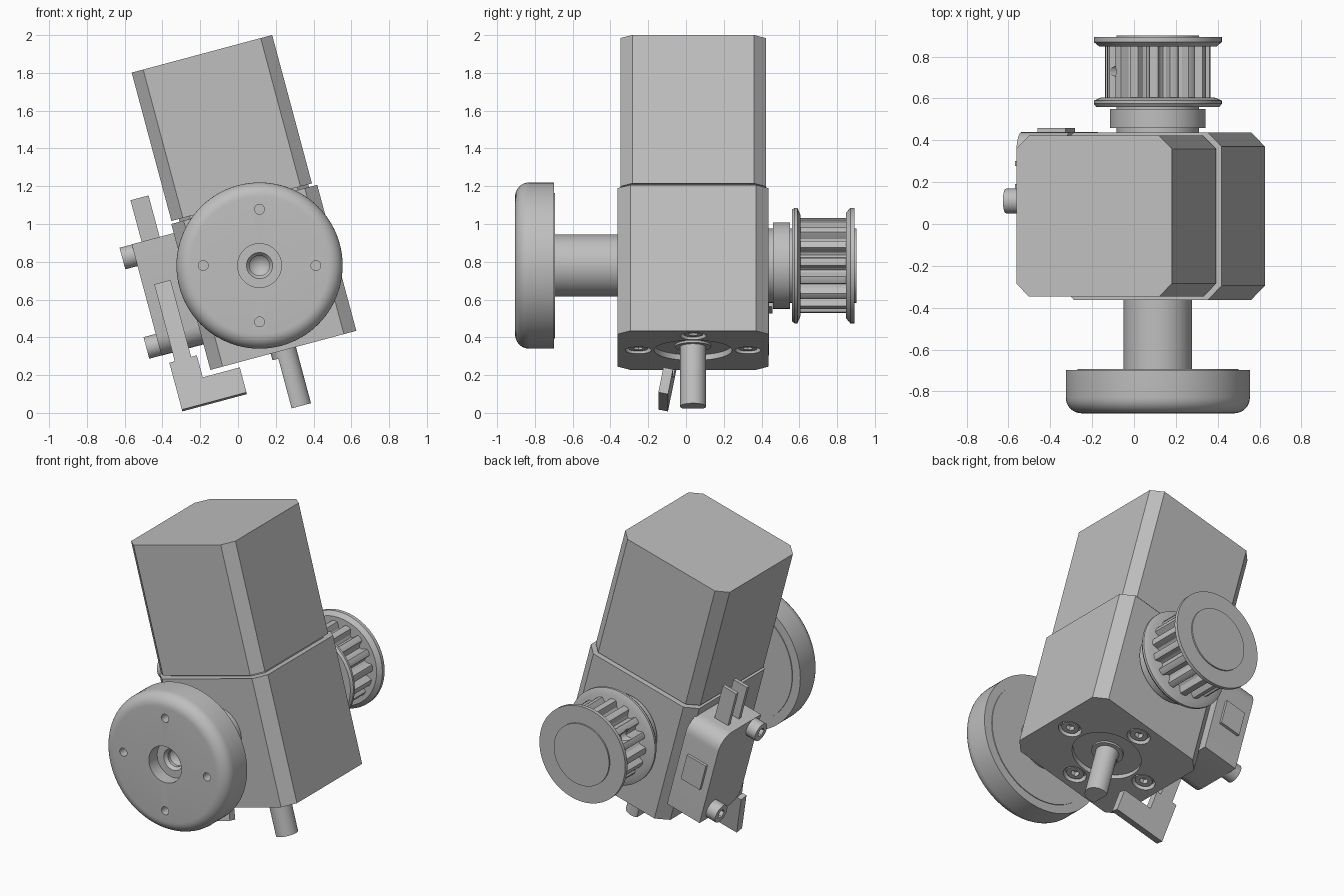
import bpy, bmesh
from math import sin, cos, pi, radians
from mathutils import Matrix, Vector

if "Cube" in bpy.data.objects:
    bpy.data.objects.remove(bpy.data.objects["Cube"])

grey = bpy.data.materials.new("light_grey_metal")
grey.use_nodes = True
colour = (0.52, 0.52, 0.52, 1)
grey.diffuse_color = colour
grey.node_tree.nodes["Principled BSDF"].inputs["Base Color"].default_value = colour

# Frames: the gearbox leans to one side, the wheel and pulley share a level axle
TILT = Matrix.Translation((0.24, 0, 0.331)) @ Matrix.Rotation(radians(-15), 4, 'Y')
AXLE = Matrix.Translation((0.114, 0, 0.78))
MID = 0.0375
ORDER = {'x': lambda a, b, h: (h, a, b),
         'y': lambda a, b, h: (a, h, b),
         'z': lambda a, b, h: (a, b, h)}


def finish(name, bm, frame, smooth=True):
    bmesh.ops.recalc_face_normals(bm, faces=bm.faces)
    mesh = bpy.data.meshes.new(name)
    bm.to_mesh(mesh)
    bm.free()
    mesh.transform(frame)
    mesh.materials.append(grey)
    ob = bpy.data.objects.new(name, mesh)
    bpy.context.collection.objects.link(ob)
    if smooth:
        shade(ob)
    return ob


def shade(ob):
    bpy.ops.object.select_all(action='DESELECT')
    ob.select_set(True)
    bpy.context.view_layer.objects.active = ob
    bpy.ops.object.shade_smooth_by_angle(angle=radians(30))


def prism(name, outline, axis, lo, hi, frame=TILT, smooth=True):
    """Extrude a flat outline along one axis."""
    bm = bmesh.new()
    ends = [[bm.verts.new(ORDER[axis](a, b, h)) for a, b in outline] for h in (lo, hi)]
    n = len(outline)
    for ring in ends:
        bm.faces.new(ring)
    for i in range(n):
        j = (i + 1) % n
        bm.faces.new((ends[0][i], ends[0][j], ends[1][j], ends[1][i]))
    return finish(name, bm, frame, smooth)


def lathe(name, profile, axis='y', frame=AXLE, steps=64):
    """Revolve (radius, height) points; end points lie on the axis."""
    bm = bmesh.new()
    rings = []
    for r, h in profile:
        if r == 0:
            rings.append([bm.verts.new(ORDER[axis](0, 0, h))] * steps)
        else:
            rings.append([bm.verts.new(ORDER[axis](r * cos(2 * pi * k / steps),
                                                   r * sin(2 * pi * k / steps), h))
                          for k in range(steps)])
    for low, high in zip(rings, rings[1:]):
        for k in range(steps):
            j = (k + 1) % steps
            corners = list(dict.fromkeys((low[k], low[j], high[j], high[k])))
            bm.faces.new(corners)
    return finish(name, bm, frame)


def circle(r, n=32, a=0, b=0):
    return [(a + r * cos(2 * pi * k / n), b + r * sin(2 * pi * k / n)) for k in range(n)]


def chamfered(half, cut, b=MID):
    s, t = half, half - cut
    return [(x, y + b) for x, y in ((s, -t), (s, t), (t, s), (-t, s),
                                    (-s, t), (-s, -t), (-t, -s), (t, -s))]


def box(x0, x1, y0, y1):
    return [(x0, y0), (x1, y0), (x1, y1), (x0, y1)]


def carve(ob, cutters):
    """Subtract the cutters, then discard them."""
    for cutter in cutters:
        cutter.hide_render = True
        mod = ob.modifiers.new("cut", 'BOOLEAN')
        mod.operation, mod.object, mod.solver = 'DIFFERENCE', cutter, 'EXACT'
    graph = bpy.context.evaluated_depsgraph_get()
    mesh = bpy.data.meshes.new_from_object(ob.evaluated_get(graph))
    ob.modifiers.clear()
    ob.data = mesh
    for cutter in cutters:
        bpy.data.objects.remove(cutter)
    shade(ob)


def socket_screw(name, axis, a, b, base, tip, r):
    head = prism(name, circle(r, 32, a, b), axis, base, tip)
    out = 0.02 if tip > base else -0.02
    carve(head, [prism("hex_cutter", circle(r * 0.5, 6, a, b), axis, tip - out * 1.5, tip + out)])


# Motor, neck and gearbox
prism("motor_housing", chamfered(0.385, 0.063), 'z', 0.815, 1.628,
      TILT @ Matrix.Translation((-0.01, 0, 0)), smooth=False)
prism("motor_neck", chamfered(0.355, 0.06), 'z', 0.78, 0.83, smooth=False)
gearbox = prism("gearbox_housing", chamfered(0.40, 0.068), 'z', 0, 0.80, smooth=False)
spots = [(0.29 * cos(k * pi / 2), MID + 0.29 * sin(k * pi / 2)) for k in range(4)]
cutters = [prism("hole_cutter", circle(0.069, 32, a, b), 'z', -0.05, 0.04) for a, b in spots]
cutters.append(prism("recess_cutter", circle(0.206, 64, 0, MID), 'z', -0.05, 0.03))
carve(gearbox, cutters)
for i, (a, b) in enumerate(spots):
    socket_screw(f"base_screw_{i + 1}", 'z', a, b, 0.05, 0.01, 0.052)

# Output shaft: round at the root, flat on one side further down
prism("shaft_collar", circle(0.095, 40, 0, MID), 'z', 0.04, 0.018)
prism("shaft_root", circle(0.069, 40, 0, MID), 'z', 0.04, -0.036)
prism("output_shaft", [(max(a, -0.037), b) for a, b in circle(0.069, 40, 0, MID)],
      'z', -0.03, -0.308)

# Hand wheel with its spindle, hollow hub and four small holes
rim = [(0.365 + 0.075 * sin(t * pi / 16), -0.83 - 0.075 * cos(t * pi / 16)) for t in range(9)]
wheel = lathe("hand_wheel", [(0, -0.73), (0.053, -0.78), (0.053, -0.80), (0.069, -0.82),
                             (0.116, -0.82), (0.116, -0.905)] + rim +
              [(0.44, -0.698), (0.385, -0.698), (0.385, -0.693), (0.164, -0.693),
               (0.164, -0.35), (0, -0.35)], steps=96)
carve(wheel, [prism("hole_cutter", circle(0.026, 20, 0.298 * cos(k * pi / 2), 0.298 * sin(k * pi / 2)),
                    'y', -0.95, -0.82, AXLE) for k in range(4)])

# Pulley: bearing collar, flanges and toothed drum
lathe("pulley_hub", [(0, 0.42), (0.197, 0.42), (0.197, 0.46), (0.229, 0.46), (0.229, 0.55),
                     (0.197, 0.55), (0.197, 0.58), (0, 0.58)])
lathe("inner_flange", [(0, 0.56), (0.295, 0.56), (0.306, 0.575), (0.306, 0.59),
                       (0.27, 0.605), (0, 0.605)])
lathe("outer_flange", [(0, 0.848), (0.28, 0.848), (0.306, 0.87), (0.306, 0.893),
                       (0.197, 0.893), (0.197, 0.902), (0, 0.902)])
teeth = 16
tooth = [(0, 0.25), (0.2, 0.253), (0.4, 0.25), (0.46, 0.235), (0.54, 0.212),
         (0.7, 0.202), (0.86, 0.212), (0.94, 0.235)]
drum = prism("toothed_drum", [(r * cos((k + f) * 2 * pi / teeth), r * sin((k + f) * 2 * pi / teeth))
                              for k in range(teeth) for f, r in tooth], 'y', 0.59, 0.86, AXLE)
aim = AXLE @ Matrix.Translation((0, 0.73, 0)) @ Matrix.Rotation(radians(-60), 4, 'Y')
carve(drum, [prism("set_screw_cutter", circle(0.032, 20), 'z', 0.16, 0.3, aim)])

# Limit switch: two opposite corners are rounded, screws sit in the other two
y0, y1, z0, z1, r = 0.04, 0.44, 0.14, 0.75, 0.10
arc = [k * pi / 12 for k in range(7)]
outline = [(y1 - r + r * cos(t), z1 - r + r * sin(t)) for t in arc] + [(y0, z1)]
outline += [(y0 + r - r * cos(t), z0 + r - r * sin(t)) for t in arc] + [(y1, z0)]
prism("switch_body", outline, 'x', -0.63, -0.39)
prism("switch_button_plate", box(-0.585, -0.445, 0.36, 0.53), 'y', 0.43, 0.458, smooth=False)
for i, (a, b) in enumerate([(0.11, 0.69), (0.335, 0.20)]):
    socket_screw(f"switch_screw_{i + 1}", 'x', a, b, -0.60, -0.697, 0.059)
for i, y in enumerate((0.18, 0.29)):
    prism(f"switch_terminal_{i + 1}", box(-0.576, -0.477, 0.72, 0.977), 'y',
          y - 0.012, y + 0.012, smooth=False)

# Switch lever with an L-shaped foot, leaning away from the switch
lean = TILT @ Matrix.Translation((0, -0.088, 0)) @ Matrix.Rotation(radians(-11), 4, 'X')
prism("switch_lever", box(-0.57, -0.48, 0.05, 0.52), 'y', -0.022, 0.022, lean, smooth=False)
prism("lever_foot", [(-0.60, 0.09), (-0.60, -0.172), (-0.246, -0.172), (-0.246, -0.033),
                     (-0.449, -0.033), (-0.449, 0.09)], 'y', -0.026, 0.026, lean, smooth=False)
